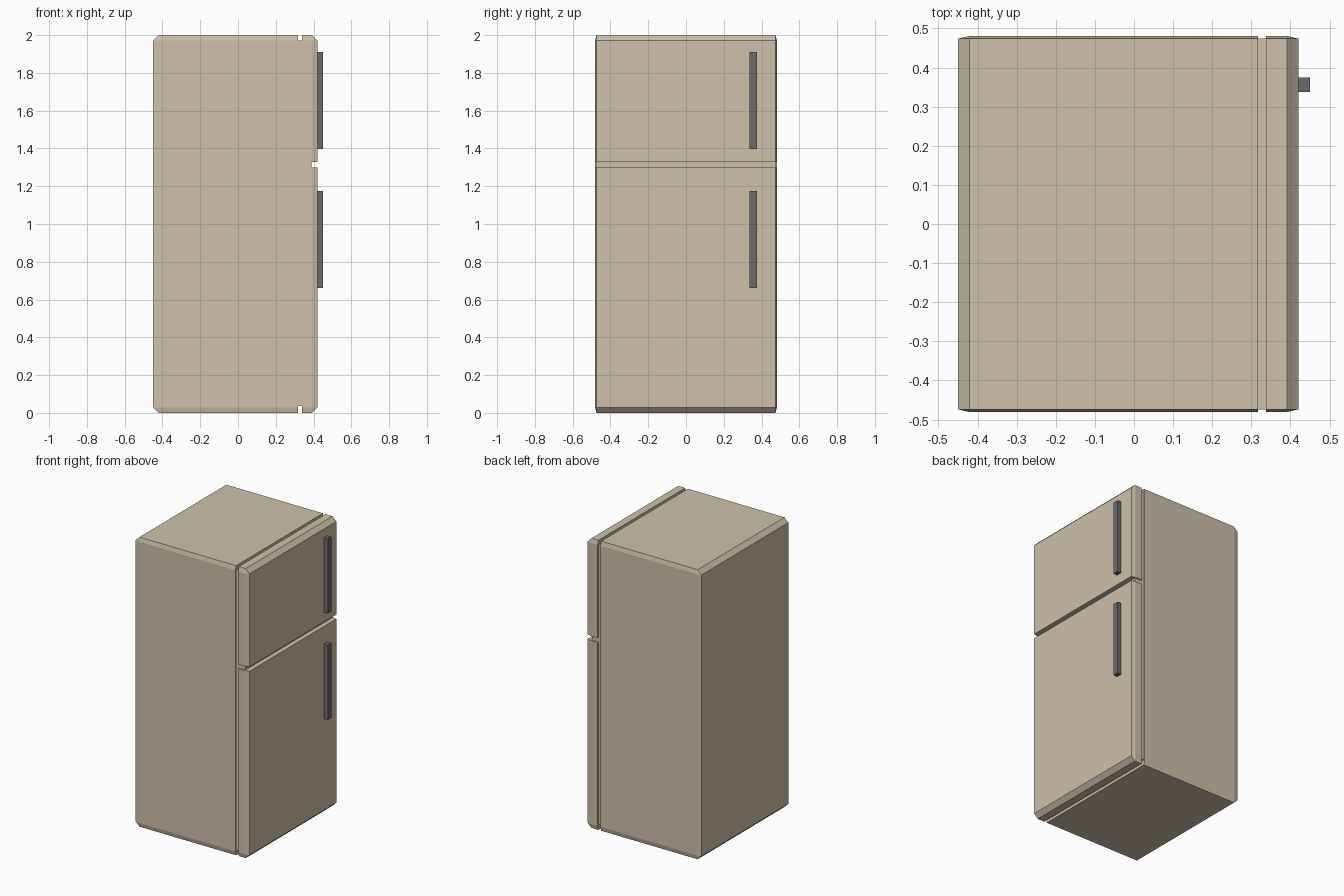
import bpy, bmesh
from mathutils import Vector

if "Cube" in bpy.data.objects:
    bpy.data.objects.remove(bpy.data.objects["Cube"])


def material(name, rgb):
    m = bpy.data.materials.new(name)
    m.diffuse_color = (*rgb, 1)
    m.use_nodes = True
    m.node_tree.nodes["Principled BSDF"].inputs["Base Color"].default_value = m.diffuse_color
    return m


beige = material("warm beige", (0.617, 0.533, 0.402))
grey = material("dark grey", (0.147, 0.147, 0.15))


def box(bm, lo, hi):
    lo, hi = Vector(lo), Vector(hi)
    bmesh.ops.create_cube(bm, size=1)
    bmesh.ops.scale(bm, vec=hi - lo, verts=bm.verts)
    bmesh.ops.translate(bm, vec=(lo + hi) / 2, verts=bm.verts)


def finish(bm, name, mat):
    bmesh.ops.recalc_face_normals(bm, faces=bm.faces)
    me = bpy.data.meshes.new(name)
    bm.to_mesh(me)
    bm.free()
    me.materials.append(mat)
    bpy.context.collection.objects.link(bpy.data.objects.new(name, me))


def plain(name, lo, hi, mat):
    bm = bmesh.new()
    box(bm, lo, hi)
    finish(bm, name, mat)


def shell_slice(name, cuts):
    """Chamfered full cabinet, trimmed by (axis, position, kept side) planes."""
    bm = bmesh.new()
    squash = 4  # chamfer is four times narrower along y
    box(bm, (-0.45, -0.481 * squash, 0), (0.42, 0.481 * squash, 2))
    bmesh.ops.bevel(bm, geom=bm.edges[:], offset=0.029, segments=1,
                    affect='EDGES', profile=0.5)
    bmesh.ops.scale(bm, vec=(1, 1 / squash, 1), verts=bm.verts)
    for axis, pos, keep in cuts:
        co, no = Vector(), Vector()
        co[axis], no[axis] = pos, -keep
        bmesh.ops.bisect_plane(bm, geom=bm.verts[:] + bm.edges[:] + bm.faces[:],
                               plane_co=co, plane_no=no, clear_outer=True)
        rim = [e for e in bm.edges if e.is_boundary]
        bmesh.ops.holes_fill(bm, edges=rim, sides=0)
    finish(bm, name, beige)


# Cabinet and doors
shell_slice("cabinet", [(0, 0.317, -1)])
shell_slice("upper_door", [(0, 0.338, 1), (2, 1.328, 1)])
shell_slice("lower_door", [(0, 0.338, 1), (2, 1.298, -1)])

# Recessed core seen in the gaps
plain("inner_core", (0.25, -0.474, 0.036), (0.388, 0.474, 1.971), beige)

# Handles
for name, z0, z1 in (("upper_handle", 1.396, 1.911), ("lower_handle", 0.661, 1.176)):
    plain(name, (0.415, 0.337, z0), (0.45, 0.375, z1), grey)
